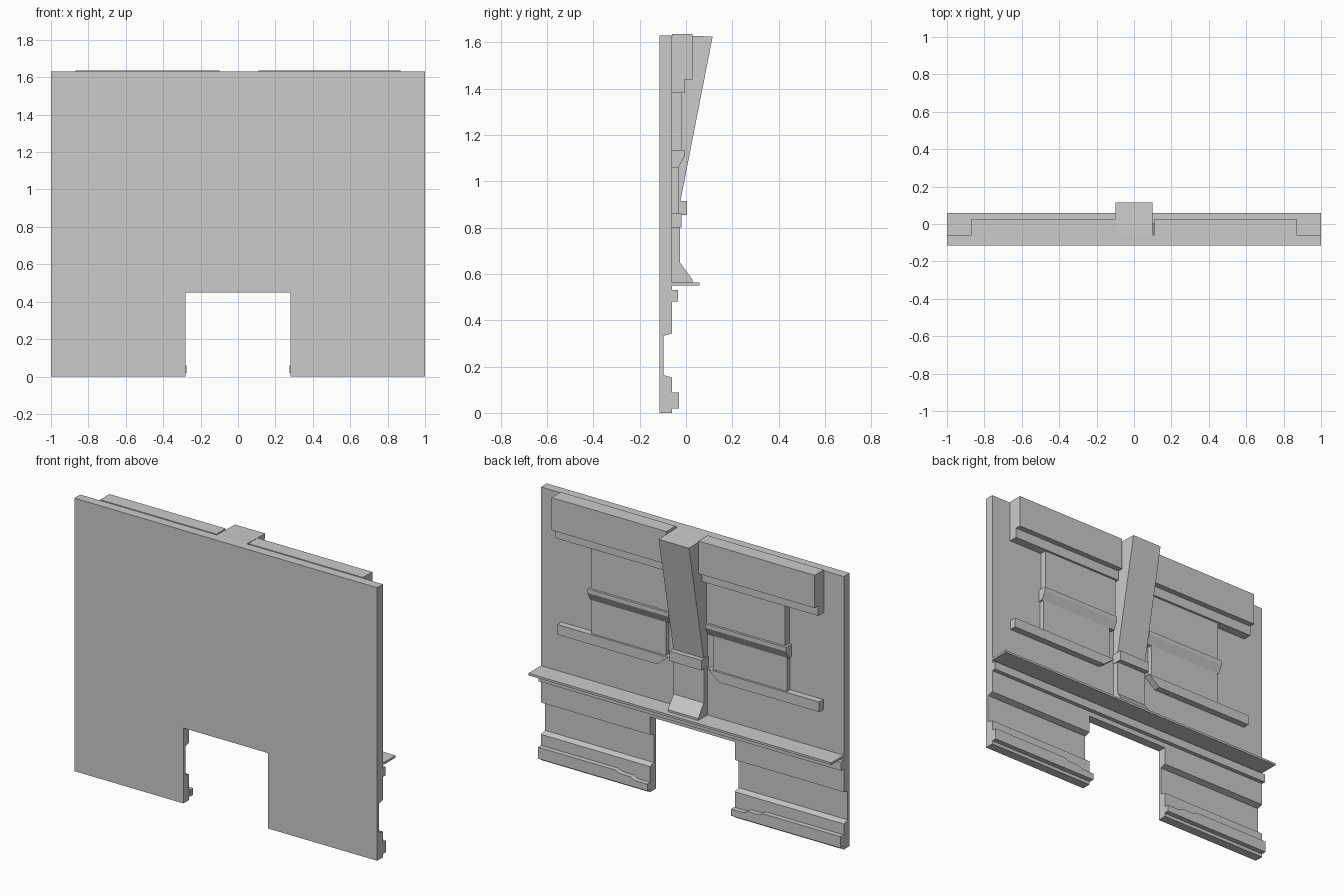
import bpy, bmesh

if "Cube" in bpy.data.objects:
    bpy.data.objects.remove(bpy.data.objects["Cube"])


def prism(name, pts, axis, a, b):
    """Extrude a 2D profile: axis 'x' takes (y, z) points, axis 'y' takes (x, z)."""
    bm = bmesh.new()

    def vert(p, t):
        return bm.verts.new((t, p[0], p[1]) if axis == 'x' else (p[0], t, p[1]))

    lo = [vert(p, a) for p in pts]
    hi = [vert(p, b) for p in pts]
    bm.faces.new(lo)
    bm.faces.new(hi)
    for i in range(len(pts)):
        j = (i + 1) % len(pts)
        bm.faces.new((lo[i], lo[j], hi[j], hi[i]))
    bmesh.ops.recalc_face_normals(bm, faces=bm.faces)
    me = bpy.data.meshes.new(name)
    bm.to_mesh(me)
    bm.free()
    ob = bpy.data.objects.new(name, me)
    bpy.context.collection.objects.link(ob)
    return ob


def box(name, x, y, z):
    return prism(name, [(y[0], z[0]), (y[1], z[0]), (y[1], z[1]), (y[0], z[1])], 'x', *x)


FRONT, BACK = -0.115, -0.06

# Wall slab with a horizontal groove low on the back, and a doorway cut out
wall = prism("wall", [(FRONT, 0), (BACK, 0), (BACK, 0.153), (-0.097, 0.163),
                      (-0.097, 0.333), (BACK, 0.343), (BACK, 1.63), (FRONT, 1.63)],
             'x', -1, 1)
cutter = box("doorway_cutter", (-0.28, 0.28), (-0.3, 0.3), (-0.2, 0.45))
cutter.hide_render = True
mod = wall.modifiers.new("doorway", 'BOOLEAN')
mod.operation = 'DIFFERENCE'
mod.solver = 'EXACT'
mod.object = cutter
bpy.context.view_layer.objects.active = wall
bpy.ops.object.modifier_apply(modifier=mod.name)
bpy.data.objects.remove(cutter)

# Full-width shelf and the rail below it
box("shelf", (-1, 1), (BACK, 0.058), (0.55, 0.563))
box("lower_rail", (-1, 1), (BACK, -0.035), (0.48, 0.53))

# Central buttress, its collar and flared pilaster
prism("buttress", [(BACK, 0.9), (-0.027, 0.9), (0.115, 1.625), (BACK, 1.63)],
      'x', -0.1, 0.1)
box("buttress_collar", (-0.105, 0.105), (BACK, 0.005), (0.855, 0.915))
prism("pilaster", [(BACK, 0.563), (0.028, 0.563), (0.028, 0.575), (-0.025, 0.648),
                   (-0.025, 0.86), (BACK, 0.86)], 'x', -0.1, 0.1)

# Parts repeated on both sides of the buttress
for s, side in ((-1, "left"), (1, "right")):
    inner = 0.10 if s < 0 else 0.11
    prism("top_beam_" + side,
          [(BACK, 1.38), (-0.007, 1.38), (-0.007, 1.44), (0.027, 1.44),
           (0.027, 1.635), (BACK, 1.635)], 'x', s * inner, s * 0.868)
    box("upper_panel_" + side, (s * 0.12, s * 0.64), (BACK, -0.02), (1.135, 1.38))
    # Lower panel and the sloped ledge above it
    box("lower_panel_" + side, (s * 0.155, s * 0.645), (BACK, -0.032), (0.86, 1.07))
    prism("sloped_ledge_" + side,
          [(BACK, 1.06), (-0.032, 1.06), (-0.006, 1.11), (-0.006, 1.135), (BACK, 1.135)],
          'x', s * 0.12, s * 0.655)
    # Bottom rail with a chamfered inner end
    prism("panel_rail_" + side,
          [(s * 0.13, 0.86), (s * 0.205, 0.80), (s * 0.865, 0.80), (s * 0.865, 0.86)],
          'y', BACK, -0.02)
    # Skirting that steps down toward the doorway
    prism("skirting_" + side,
          [(s * 0.276, 0.02), (s * 1.0, 0.02), (s * 1.0, 0.088), (s * 0.49, 0.088),
           (s * 0.46, 0.075), (s * 0.39, 0.075), (s * 0.36, 0.06), (s * 0.276, 0.06)],
          'y', BACK, -0.03)
